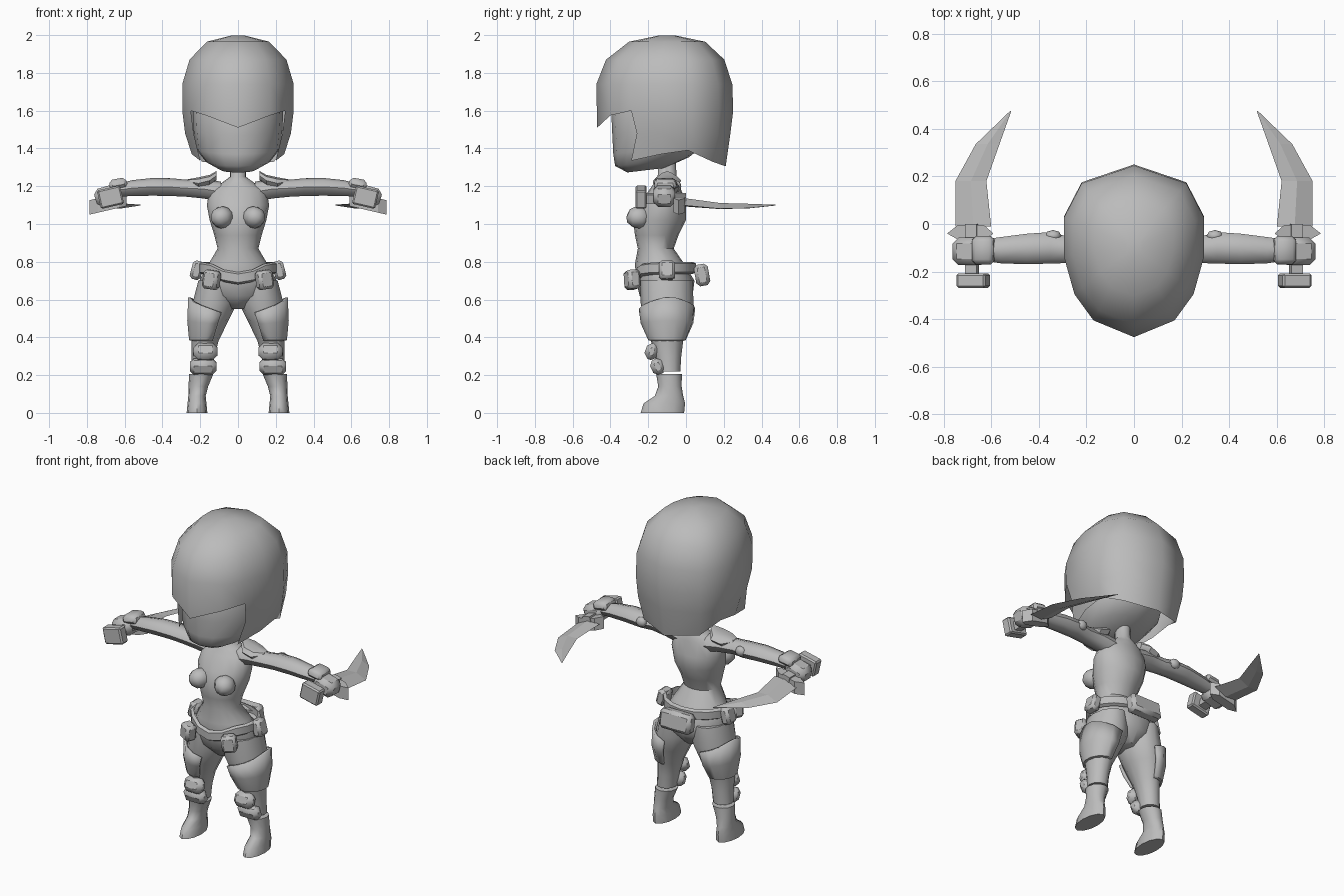
import bpy, bmesh, math
from mathutils import Matrix, Vector

if "Cube" in bpy.data.objects:
    bpy.data.objects.remove(bpy.data.objects["Cube"])

grey = bpy.data.materials.new("plain_grey")
grey.diffuse_color = (0.5, 0.5, 0.5, 1)
grey.use_nodes = True
grey.node_tree.nodes["Principled BSDF"].inputs["Base Color"].default_value = grey.diffuse_color


def finish(name, bm, mirror=False, angle=40):
    bmesh.ops.recalc_face_normals(bm, faces=bm.faces)
    me = bpy.data.meshes.new(name)
    bm.to_mesh(me)
    bm.free()
    ob = bpy.data.objects.new(name, me)
    bpy.context.collection.objects.link(ob)
    me.materials.append(grey)
    if mirror:
        m = ob.modifiers.new("mirror", 'MIRROR')
        m.use_clip = True
        m.merge_threshold = 0.002
    bpy.ops.object.select_all(action='DESELECT')
    ob.select_set(True)
    bpy.context.view_layer.objects.active = ob
    if angle:
        bpy.ops.object.shade_smooth_by_angle(angle=math.radians(angle))
    return ob


def bridge(bm, rows, closed=True, caps=True):
    vs = [[bm.verts.new(p) for p in r] for r in rows]
    n = len(vs[0])
    for a, b in zip(vs, vs[1:]):
        for i in range(n if closed else n - 1):
            j = (i + 1) % n
            bm.faces.new((a[i], a[j], b[j], b[i]))
    if caps and closed:
        bm.faces.new(vs[0])
        bm.faces.new(vs[-1])


def ring(c, ru, rv, axis='z', n=12, tilt=0, a0=0, a1=2 * math.pi, closed=True):
    """Ellipse round c; tilt raises the ring towards +y."""
    pts = []
    for i in range(n):
        a = a0 + (a1 - a0) * i / (n if closed else n - 1)
        u, v = ru * math.cos(a), rv * math.sin(a)
        d = (u, v, v * tilt) if axis == 'z' else (0, u, v)
        pts.append(Vector(c) + Vector(d))
    return pts


def loft(name, rings, axis='z', n=12, mirror=False, angle=40, tilt=0):
    bm = bmesh.new()
    bridge(bm, [ring(r[:3], r[3], r[4], axis, n, tilt) for r in rings])
    return finish(name, bm, mirror, angle)


def box(name, c, size, rot=(0, 0, 0), bevel=0.015, mirror=True, taper=1.0, angle=40):
    bm = bmesh.new()
    bmesh.ops.create_cube(bm, size=1)
    for v in bm.verts:
        k = taper if v.co.z > 0 else 1
        v.co = Vector((v.co.x * size[0] * k, v.co.y * size[1] * k, v.co.z * size[2]))
    if bevel:
        bmesh.ops.bevel(bm, geom=bm.edges[:], offset=bevel, segments=1, affect='EDGES')
    R = Matrix.Identity(4)
    for ang, ax in zip(rot, 'XYZ'):
        R = Matrix.Rotation(math.radians(ang), 4, ax) @ R
    bm.transform(Matrix.Translation(c) @ R)
    return finish(name, bm, mirror, angle)


def ball(name, c, r, rot=(0, 0, 0)):
    bm = bmesh.new()
    bmesh.ops.create_uvsphere(bm, u_segments=8, v_segments=6, radius=1)
    R = Matrix.Identity(4)
    for ang, ax in zip(rot, 'XYZ'):
        R = Matrix.Rotation(math.radians(ang), 4, ax) @ R
    bm.transform(Matrix.Translation(c) @ R @ Matrix.Diagonal((*r, 1)))
    return finish(name, bm, True, 60)


# Hair: scaled outlines down to the fringe, then side locks and back
outline = [(0, -.47), (.17, -.40), (.25, -.29), (.295, -.13), (.295, .03), (.22, .175), (0, .25)]
fringe = [1.51, 1.575, 1.60, 1.60, 1.60, 1.60, 1.60]
rows = []
for z, s, cy in [(1.998, .12, -.1), (1.965, .56, -.1), (1.87, .87, -.11), (1.74, 1, -.115)]:
    rows.append([(x * s, cy + (y + .11) * s, z) for x, y in outline])
rows.append([(x, y, z) for (x, y), z in zip(outline, fringe)])
lower = [(.235, -.26, 1.48), (.28, -.13, 1.48), (.28, .03, 1.48), (.21, .17, 1.48), (0, .235, 1.48)]
hem = [(.20, -.29, 1.335), (.245, -.13, 1.37), (.245, .01, 1.39), (.19, .14, 1.33), (0, .21, 1.305)]
bm = bmesh.new()
bridge(bm, rows, closed=False)
bridge(bm, [rows[-1][2:], lower, hem], closed=False)
bridge(bm, [rows[0][:4], [rows[0][0], rows[0][6], rows[0][5], rows[0][4]]], closed=False)
bmesh.ops.remove_doubles(bm, verts=bm.verts, dist=0.0005)
finish("hair", bm, True, 50)

# Face and underside of the head
loft("head", [(0, -.21, 1.285, .09, .10), (0, -.18, 1.33, .17, .195), (0, -.135, 1.40, .225, .25),
              (0, -.13, 1.50, .235, .26), (0, -.13, 1.61, .24, .265), (0, -.13, 1.72, .2, .22)],
     n=16, angle=60, tilt=.12)

# Neck, torso and pelvis
loft("torso", [(0, -.10, 1.36, .04, .045), (0, -.10, 1.25, .042, .05), (0, -.10, 1.215, .09, .07),
               (0, -.11, 1.18, .15, .085), (0, -.125, 1.10, .165, .125), (0, -.14, 1.02, .15, .14),
               (0, -.155, .94, .125, .115), (0, -.16, .87, .108, .095), (0, -.14, .79, .155, .13),
               (0, -.11, .70, .205, .155), (0, -.105, .62, .17, .14), (0, -.10, .55, .05, .08)],
     n=16, angle=50)
ball("bust_cup", (.085, -.25, 1.035), (.062, .07, .058), (0, 25, 20))

# Legs with boots
loft("leg", [(.115, -.105, .70, .095, .14), (.123, -.10, .58, .118, .14), (.155, -.10, .48, .1, .12),
             (.175, -.10, .38, .072, .085), (.185, -.095, .30, .06, .07), (.192, -.09, .22, .057, .06)],
     mirror=True, angle=50)
loft("boot", [(.195, -.09, .205, .064, .068), (.21, -.085, .14, .052, .062), (.217, -.09, .09, .046, .075),
              (.217, -.115, .05, .05, .11), (.217, -.125, 0, .055, .115)], mirror=True, angle=50)

# Thigh plate wrapping the outer half, its top edge highest at the side
bm = bmesh.new()
plate = []
for z, cx, rx, ry, rise in [(.53, .14, .125, .15, .09), (.47, .155, .115, .14, .02),
                            (.385, .17, .09, .10, 0), (.38, .17, .07, .08, 0)]:
    pts = ring((cx, -.10, z), rx, ry, n=9, a0=-2.0, a1=1.7, closed=False)
    for i, p in enumerate(pts):
        p.z += rise * (1 - abs(i - 4.5) / 4.5)
    plate.append(pts)
bridge(bm, plate, closed=False)
ob = finish("thigh_plate", bm, True, 40)
so = ob.modifiers.new("thickness", 'SOLIDIFY')
so.thickness, so.offset = .015, -1

# Knee and shin pads
box("knee_pad", (.172, -.18, .325), (.125, .07, .09), (-20, 0, 0), .025)
box("shin_pad", (.185, -.15, .245), (.14, .07, .085), (25, 0, 0), .022)

# Belt rising towards the back, with pouches
bm = bmesh.new()
belt = []
for r, dz in [(0, .03), (.018, .02), (.018, -.025), (0, -.035)]:
    pts = ring((0, -.12, .735), .192 + r, .155 + r, n=16)
    for p in pts:
        p.z += dz + (.035 * abs(p.x) / .2 if p.y < -.12 else .035) - (.02 if p.y < -.25 else 0)
    belt.append(pts)
bridge(bm, belt, caps=False)
finish("belt", bm, False, 40)
box("front_pouch", (.14, -.285, .705), (.085, .07, .10), (0, -8, 25), .015)
box("side_pouch", (.218, -.10, .755), (.06, .085, .10), (0, -15, 0), .015)
box("back_pouch", (0, .085, .73), (.21, .075, .115), (10, 0, 0), .018, mirror=False)

# Arms
loft("arm", [(.09, -.10, 1.17, .06, .055), (.18, -.105, 1.185, .062, .05), (.28, -.108, 1.19, .056, .045),
             (.35, -.10, 1.195, .066, .047), (.45, -.105, 1.197, .064, .047), (.56, -.11, 1.19, .055, .042),
             (.63, -.11, 1.18, .045, .035)], axis='x', n=8, mirror=True, angle=50)
ball("elbow_pad", (.34, -.05, 1.20), (.035, .025, .03))
box("wrist_guard", (.635, -.11, 1.215), (.10, .125, .05), (0, 10, 0), .015, taper=.85)
box("hand", (.69, -.115, 1.15), (.135, .115, .10), (0, 16, 0), .025)

# Shoulder pad: broad wedge with an upturned inner tip
bm = bmesh.new()
bridge(bm, [ring((.115, -.10, 1.255), .03, .025, 'x', 8), ring((.15, -.10, 1.23), .075, .03, 'x', 8),
            ring((.21, -.105, 1.215), .07, .032, 'x', 8), ring((.265, -.105, 1.225), .025, .012, 'x', 8)])
finish("shoulder_pad", bm, True, 35)

# Curved swords: grip, pommel, guard, blade
T = (0, 13, 0)
box("sword_grip", (.68, -.12, 1.135), (.05, .24, .05), T, 0)
box("sword_pommel", (.675, -.238, 1.142), (.125, .06, .10), T, .008, angle=0)
bm = bmesh.new()
guard = [(.59, -.04), (.63, -.065), (.74, -.065), (.785, -.04), (.74, -.005), (.63, -.005)]
bridge(bm, [[(x, y, 1.11 - (x - .69) * .23 + h) for x, y in guard] for h in (-.038, .038)])
finish("sword_guard", bm, True, 0)
bm = bmesh.new()
blade = [(.60, .75, -.01, 1.115, .022), (.62, .75, .18, 1.095, .016),
         (.565, .665, .335, 1.095, .012), (.515, .52, .475, 1.10, .002)]
sections = []
for xi, xo, y, z, t in blade:
    xm, dz = (xi + xo) / 2, (xo - xi) * .11
    sections.append([(xi, y, z + dz), (xm, y, z + t), (xo, y, z - dz), (xm, y, z - t)])
bridge(bm, sections)
finish("sword_blade", bm, True, 0)
